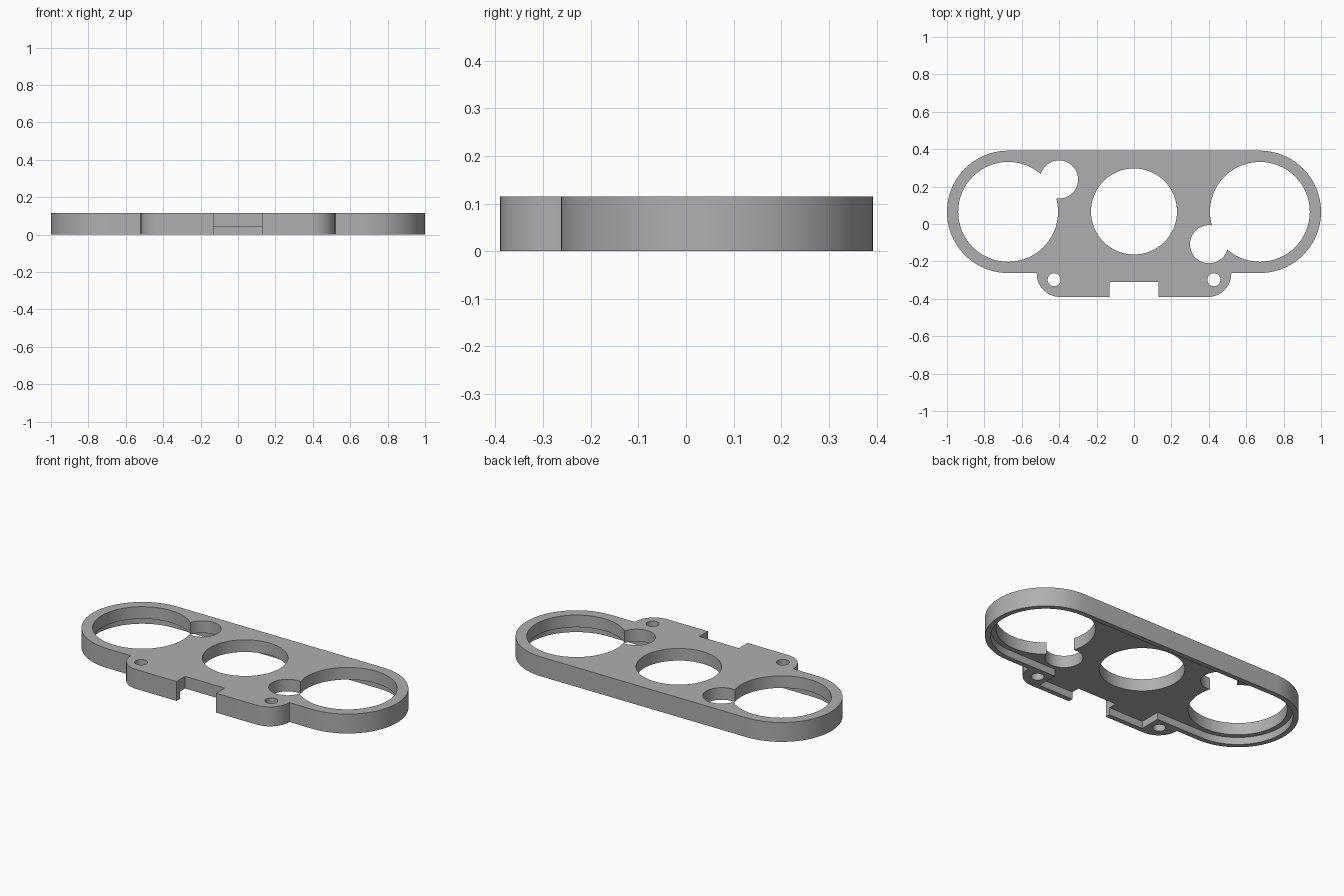
import bpy, bmesh
from math import cos, sin, radians

if "Cube" in bpy.data.objects:
    bpy.data.objects.remove(bpy.data.objects["Cube"])

HEIGHT, FLOOR = 0.115, 0.043       # plate height, underside recess depth
CX, CY, R = 0.673, 0.065, 0.327    # end centres and outer radius
RIM = 0.03

grey = bpy.data.materials.new("plain grey")
grey.use_nodes = True
grey.diffuse_color = (0.43, 0.43, 0.43, 1)
grey.node_tree.nodes["Principled BSDF"].inputs["Base Color"].default_value = (0.43, 0.43, 0.43, 1)


def arc(x, y, r, start, end, steps):
    angles = [radians(start + (end - start) * i / steps) for i in range(steps + 1)]
    return [(x + r * cos(a), y + r * sin(a)) for a in angles]


def mirrored(right_half):
    """Close a counter-clockwise right half with its mirror image."""
    return right_half + [(-x, y) for x, y in reversed(right_half)]


def prism(name, points, z0, z1):
    bm = bmesh.new()
    face = bm.faces.new([bm.verts.new((x, y, z0)) for x, y in points])
    top = bmesh.ops.extrude_face_region(bm, geom=[face])["geom"]
    for v in top:
        if isinstance(v, bmesh.types.BMVert):
            v.co.z = z1
    bmesh.ops.recalc_face_normals(bm, faces=bm.faces[:])
    mesh = bpy.data.meshes.new(name)
    bm.to_mesh(mesh)
    bm.free()
    mesh.materials.append(grey)
    ob = bpy.data.objects.new(name, mesh)
    bpy.context.collection.objects.link(ob)
    return ob


# Outer plate: rounded ends, two-eared front tab with a central notch
outline = mirrored(
    [(0.13, -0.31), (0.13, -0.39)]
    + arc(0.395, -0.265, 0.125, -90, 0, 16)
    + [(0.52, CY - R)]
    + arc(CX, CY, R, -90, 90, 48))
plate = prism("mounting_plate", outline, 0, HEIGHT)

# Underside recess leaving a thin rim and solid screw ears
recess = mirrored(
    [(0.36, -0.39 + RIM), (0.36, CY - R + RIM)]
    + arc(CX, CY, R - RIM, -90, 90, 48))
cutters = [prism("recess_cutter", recess, -0.1, FLOOR)]


def hole(name, x, y, r, steps=64):
    cutters.append(prism(name, arc(x, y, r, 0, 360, steps)[:-1], -0.2, 0.3))


# Large end openings, centre opening, side pockets and screw holes
hole("centre_opening_cutter", 0, 0.067, 0.23)
for side in (-1, 1):
    hole("end_opening_cutter", side * CX, CY, 0.267)
    hole("pocket_cutter", side * 0.401, CY - side * 0.173, 0.102, 48)
    hole("screw_hole_cutter", side * 0.427, -0.298, 0.035, 32)

# Apply every cut, then discard the cutters
for cutter in cutters:
    mod = plate.modifiers.new("cut", "BOOLEAN")
    mod.operation = "DIFFERENCE"
    mod.solver = "EXACT"
    mod.object = cutter
    cutter.hide_render = True
bpy.context.view_layer.update()
result = bpy.data.meshes.new_from_object(plate.evaluated_get(bpy.context.evaluated_depsgraph_get()))
plate.modifiers.clear()
plate.data = result
for cutter in cutters:
    bpy.data.objects.remove(cutter)

bpy.ops.object.select_all(action="DESELECT")
plate.select_set(True)
bpy.context.view_layer.objects.active = plate
bpy.ops.object.shade_smooth_by_angle(angle=radians(30))
